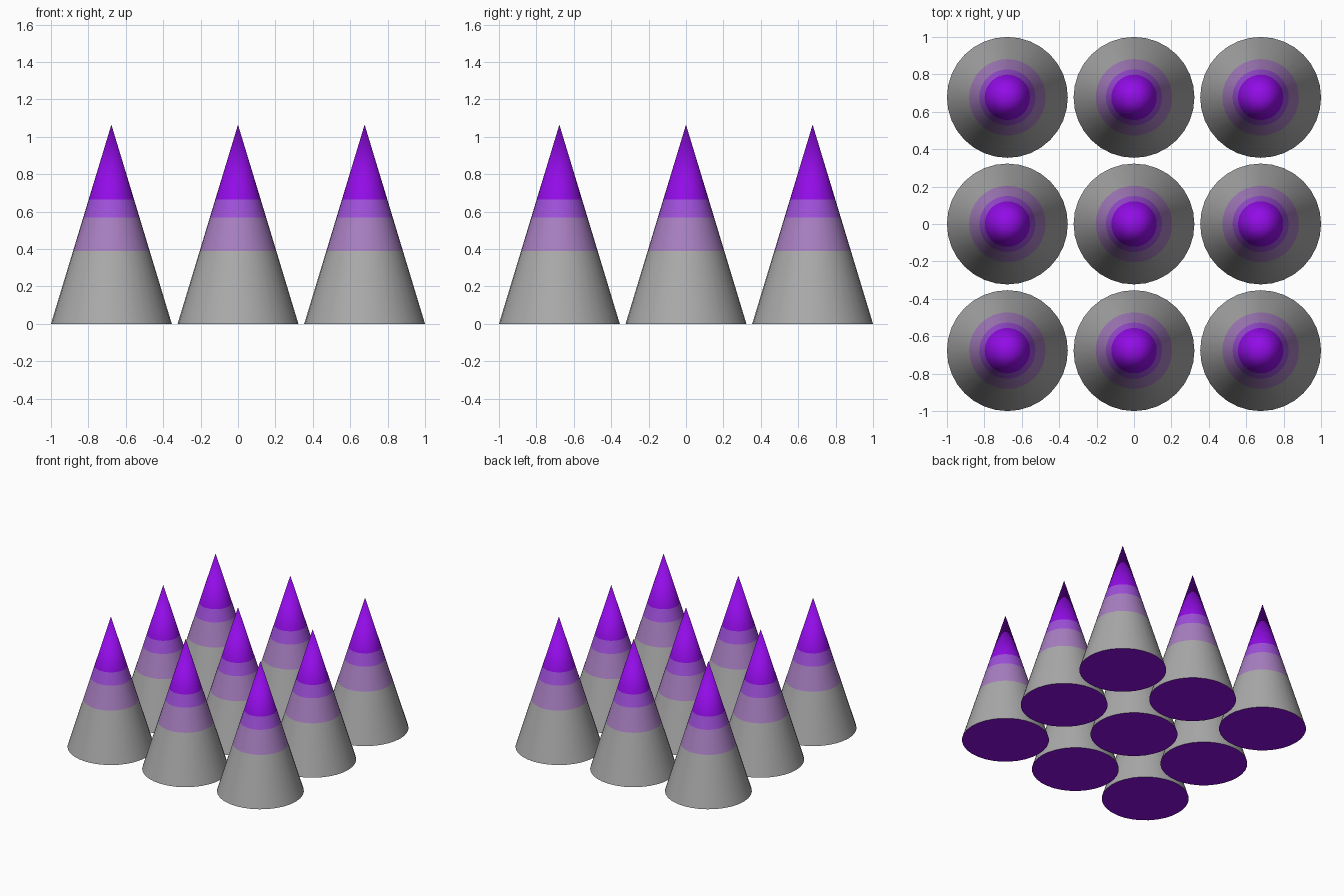
import bpy, bmesh, math

if "Cube" in bpy.data.objects:
    bpy.data.objects.remove(bpy.data.objects["Cube"])

SIDES, RADIUS, HEIGHT, SPACING = 32, 0.323, 1.065, 0.677
LEVELS = [0.0, 0.39, 0.57, 0.665]      # heights where the colour bands start


def linear(c):
    c /= 255
    return c / 12.92 if c <= 0.04045 else ((c + 0.055) / 1.055) ** 2.4


def material(name, rgb):
    m = bpy.data.materials.new(name)
    m.diffuse_color = (*[linear(c) for c in rgb], 1)
    m.use_nodes = True
    m.node_tree.nodes["Principled BSDF"].inputs["Base Color"].default_value = m.diffuse_color
    return m


materials = [
    material("grey", (170, 170, 170)),
    material("pale purple", (168, 127, 193)),
    material("medium purple", (159, 80, 218)),
    material("vivid purple", (147, 12, 232)),
]

# One cone, cut into rings at the band heights
bm = bmesh.new()
rings = []
for z in LEVELS:
    r = RADIUS * (1 - z / HEIGHT)
    rings.append([bm.verts.new((r * math.cos(2 * math.pi * i / SIDES),
                                r * math.sin(2 * math.pi * i / SIDES), z))
                  for i in range(SIDES)])
tip = bm.verts.new((0, 0, HEIGHT))

for band in range(len(LEVELS)):
    low = rings[band]
    for i in range(SIDES):
        j = (i + 1) % SIDES
        if band + 1 < len(rings):
            up = rings[band + 1]
            face = bm.faces.new((low[i], low[j], up[j], up[i]))
        else:
            face = bm.faces.new((low[i], low[j], tip))
        face.material_index = band
        face.smooth = True

# Flat purple underside
base = bm.faces.new(list(reversed(rings[0])))
base.material_index = 3

mesh = bpy.data.meshes.new("banded_cone")
bm.to_mesh(mesh)
bm.free()
for m in materials:
    mesh.materials.append(m)

# Three by three grid of cones
for row in range(3):
    for col in range(3):
        cone = bpy.data.objects.new(f"cone_row{row + 1}_column{col + 1}", mesh)
        cone.location = ((col - 1) * SPACING, (row - 1) * SPACING, 0)
        bpy.context.collection.objects.link(cone)
